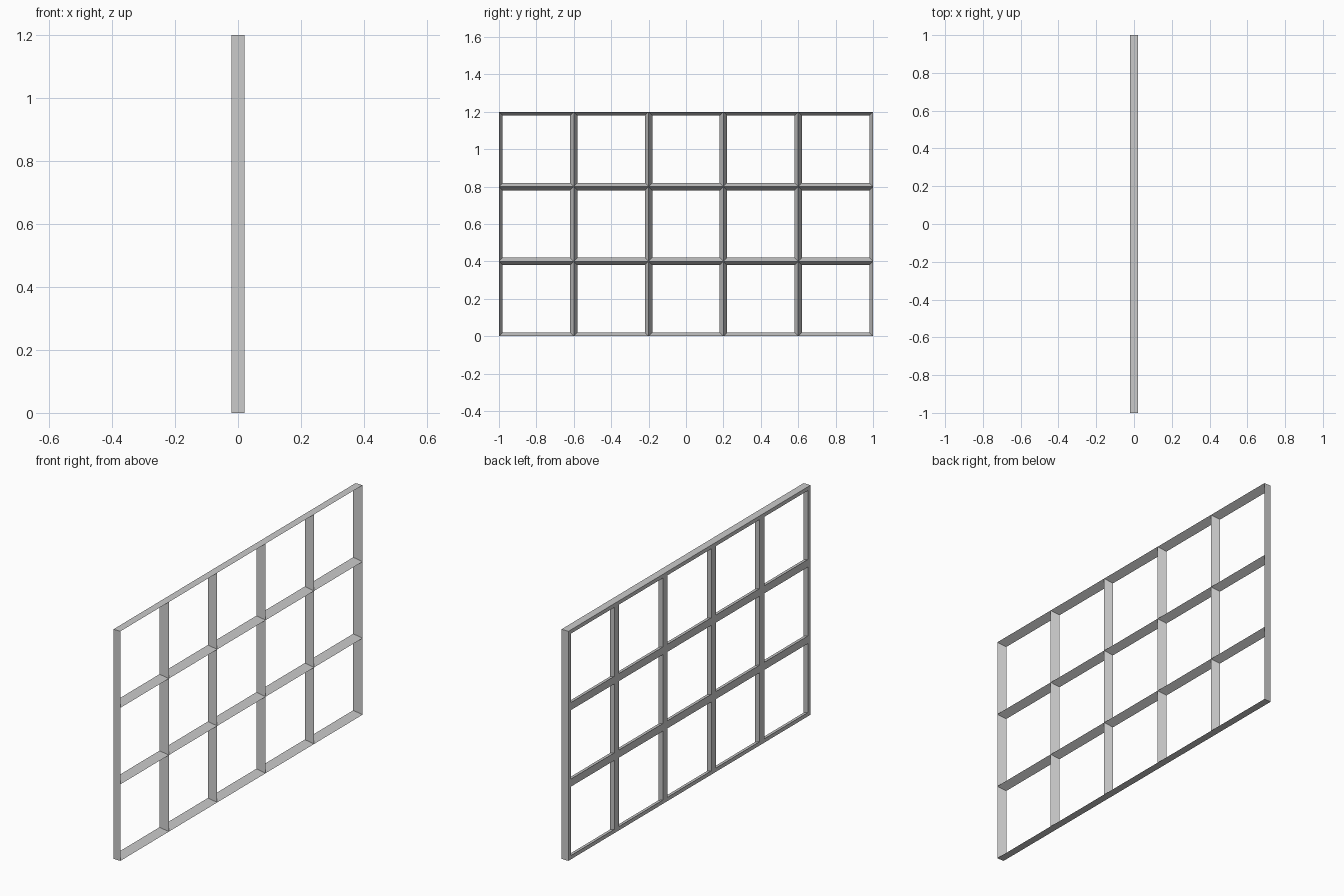
import bpy, bmesh

if "Cube" in bpy.data.objects:
    bpy.data.objects.remove(bpy.data.objects["Cube"])

COLS, ROWS, CELL = 5, 3, 0.4
XF, XB = 0.02, -0.02      # ridge side, flat back side
W = 0.02                  # half width of a bar at the back


def rect(x, y, z, inset):
    a, b = inset, CELL - inset
    return [(x, y + a, z + a), (x, y + b, z + a), (x, y + b, z + b), (x, y + a, z + b)]


bm = bmesh.new()


def quad(*pts):
    bm.faces.new([bm.verts.new(p) for p in pts])


for c in range(COLS):
    for r in range(ROWS):
        y, z = -1 + c * CELL, r * CELL
        front, back, hole = rect(XF, y, z, 0), rect(XB, y, z, 0), rect(XB, y, z, W)
        # Outer rim is only closed on the border: bottom, right, top, left
        border = (r == 0, c == COLS - 1, r == ROWS - 1, c == 0)
        for i in range(4):
            j = (i + 1) % 4
            # Sloped opening side
            quad(front[i], front[j], hole[j], hole[i])
            # Flat back strip
            quad(back[j], back[i], hole[i], hole[j])
            if border[i]:
                quad(front[j], front[i], back[i], back[j])

# Weld the cells into one lattice
bmesh.ops.remove_doubles(bm, verts=bm.verts, dist=1e-4)
bmesh.ops.recalc_face_normals(bm, faces=bm.faces)
mesh = bpy.data.meshes.new("lattice_frame")
bm.to_mesh(mesh)
bm.free()
bpy.context.collection.objects.link(bpy.data.objects.new("lattice_frame", mesh))
